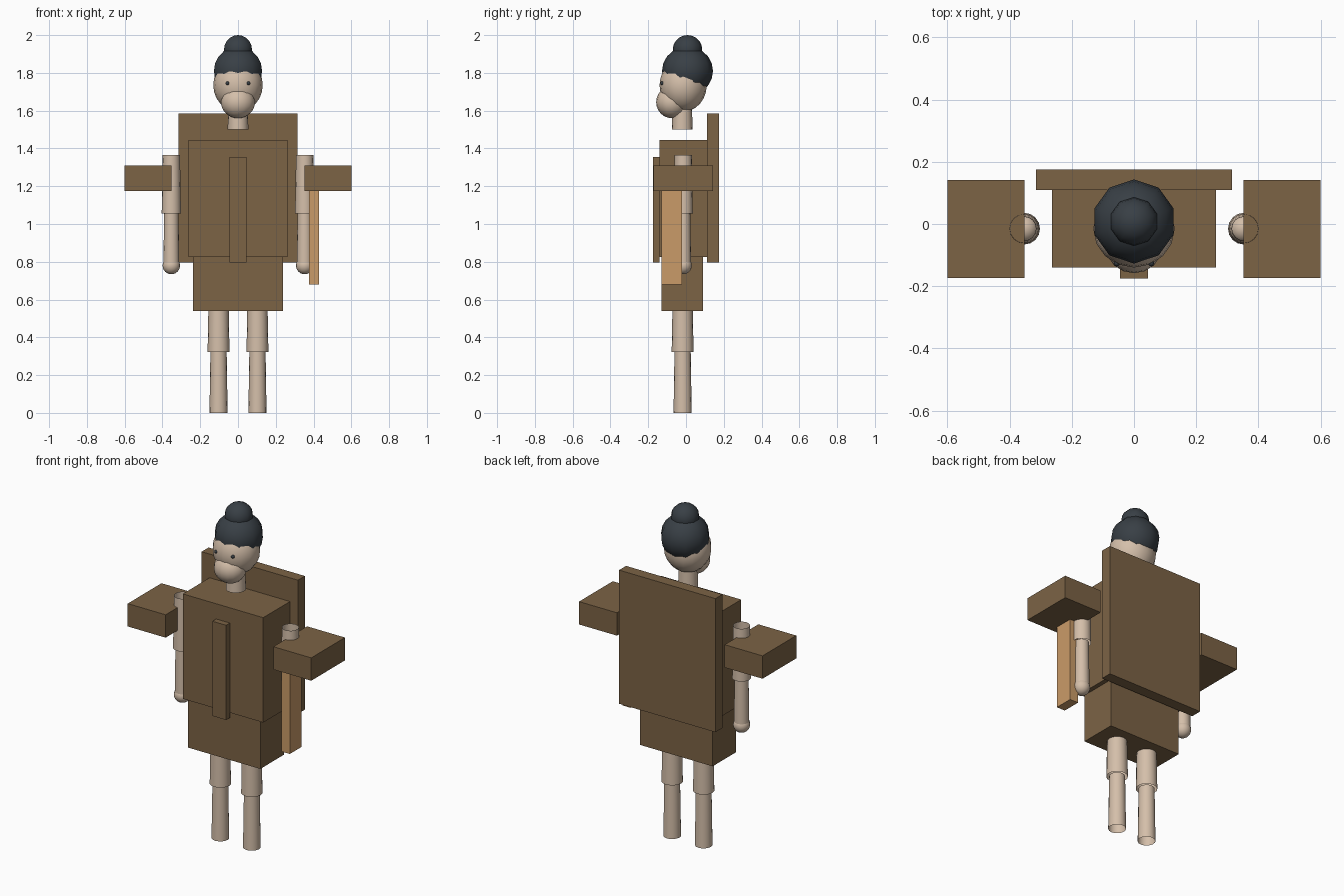
import bpy
import math

cube = bpy.data.objects.get("Cube")
if cube:
    bpy.data.objects.remove(cube, do_unlink=True)


def material(name, rgb):
    m = bpy.data.materials.new(name)
    m.use_nodes = True
    color = (*rgb, 1)
    m.diffuse_color = color
    bsdf = next(n for n in m.node_tree.nodes if n.type == 'BSDF_PRINCIPLED')
    bsdf.inputs["Base Color"].default_value = color
    return m


BROWN = material("dark wood", (0.20, 0.125, 0.06))
TAN = material("light wood", (0.59, 0.33, 0.14))
SKIN = material("skin", (0.66, 0.52, 0.40))
HAIR = material("charcoal hair", (0.04, 0.05, 0.06))


def finish(name, mat, smooth=False):
    ob = bpy.context.object
    ob.name = name
    ob.data.materials.append(mat)
    if smooth:
        bpy.ops.object.shade_smooth_by_angle(angle=math.radians(50))
    return ob


def box(name, x, y, z, mat=BROWN):
    """Box from (min, max) ranges on each axis."""
    bpy.ops.mesh.primitive_cube_add(size=1, location=[sum(r) / 2 for r in (x, y, z)])
    ob = finish(name, mat)
    ob.scale = [r[1] - r[0] for r in (x, y, z)]
    return ob


def tube(name, x, y, z, r_bottom, r_top):
    """Open-ended tapered tube standing between two heights."""
    bpy.ops.mesh.primitive_cone_add(
        vertices=16, radius1=r_bottom, radius2=r_top, depth=z[1] - z[0],
        end_fill_type='NOTHING', location=(x, y, sum(z) / 2))
    return finish(name, SKIN, True)


def ball(name, loc, radii, mat, segments=16, rings=12):
    bpy.ops.mesh.primitive_uv_sphere_add(segments=segments, ring_count=rings,
                                         radius=1, location=loc)
    ob = finish(name, mat, True)
    ob.scale = radii
    return ob


# Body armour slabs
box("back_board", (-0.315, 0.315), (0.11, 0.175), (0.795, 1.585))
box("torso", (-0.263, 0.263), (-0.14, 0.11), (0.825, 1.445))
box("front_strip", (-0.045, 0.045), (-0.175, -0.14), (0.795, 1.355))
box("skirt", (-0.237, 0.237), (-0.13, 0.09), (0.54, 0.825))
box("hanging_slat", (0.375, 0.43), (-0.13, -0.02), (0.68, 1.175), TAN)

# Paired limbs and shoulder blocks
for side, s in (("left", 1), ("right", -1)):
    box(f"{side}_shoulder_block", sorted((0.352 * s, 0.6 * s)),
        (-0.173, 0.142), (1.175, 1.31))
    tube(f"{side}_upper_arm", 0.353 * s, -0.015, (1.055, 1.365), 0.051, 0.046)
    tube(f"{side}_forearm", 0.353 * s, -0.015, (0.785, 1.06), 0.042, 0.038)
    ball(f"{side}_hand", (0.353 * s, -0.015, 0.78), (0.046,) * 3, SKIN)
    tube(f"{side}_thigh", 0.103 * s, -0.018, (0.322, 0.54), 0.058, 0.054)
    tube(f"{side}_shin", 0.103 * s, -0.018, (0, 0.325), 0.048, 0.043)
    ball(f"{side}_eye", (0.055 * s, -0.126, 1.745), (0.01,) * 3, HAIR, 8, 6)

# Head
tube("neck", 0, -0.02, (1.5, 1.64), 0.055, 0.051)
ball("head", (0, -0.015, 1.735), (0.131, 0.125, 0.14), SKIN)
ball("jaw", (0, -0.074, 1.645), (0.09, 0.084, 0.085), SKIN)
ball("hair_cap", (0, 0.008, 1.81), (0.134, 0.135, 0.13), HAIR, 10, 10)
ball("hair_bun", (0, 0.008, 1.923), (0.078, 0.078, 0.077), HAIR, 10, 10)
